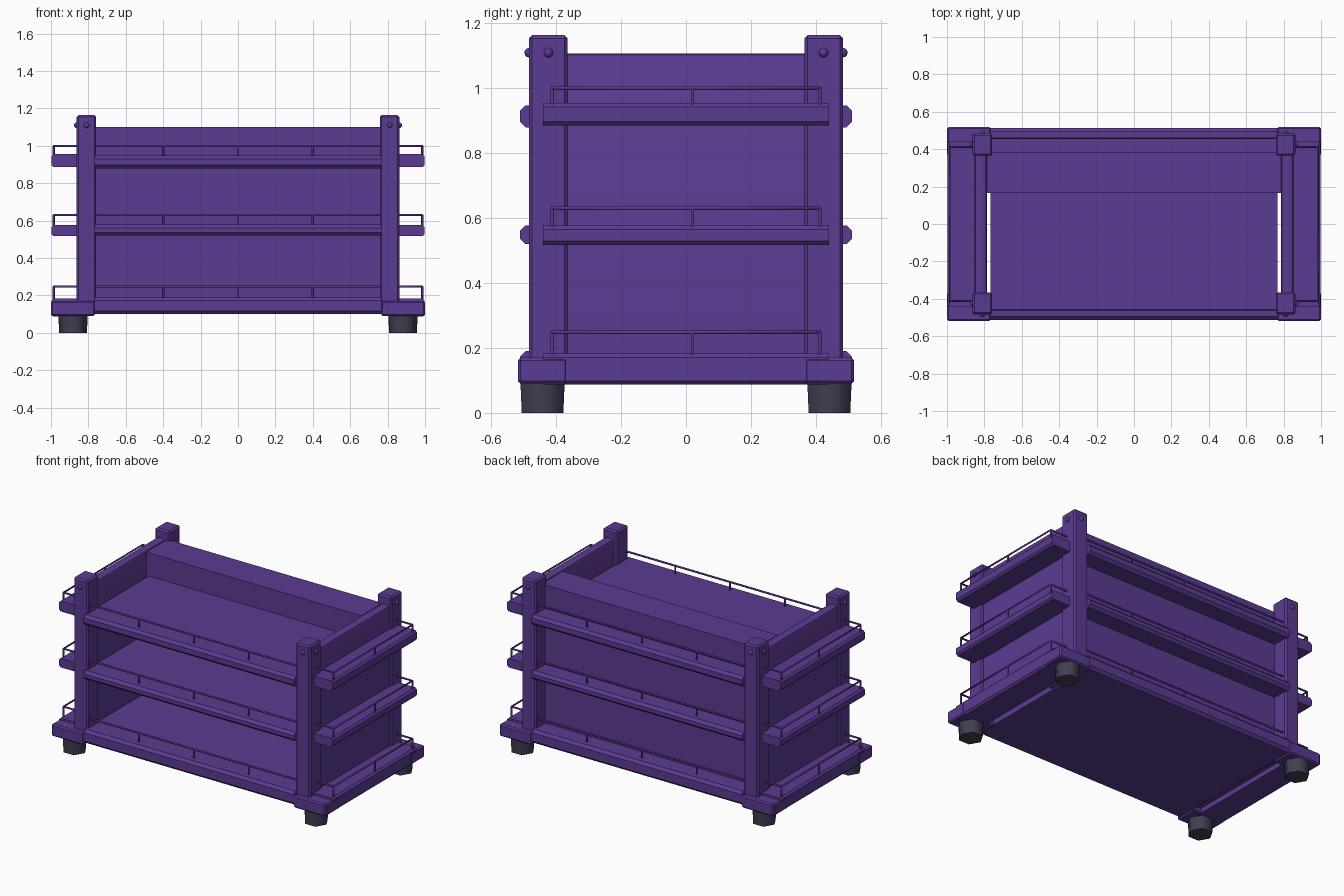
import bpy, bmesh, math
from mathutils import Vector, Matrix

if "Cube" in bpy.data.objects:
    bpy.data.objects.remove(bpy.data.objects["Cube"])


def material(name, rgb):
    m = bpy.data.materials.new(name)
    m.diffuse_color = (*rgb, 1)
    m.use_nodes = True
    m.node_tree.nodes["Principled BSDF"].inputs["Base Color"].default_value = m.diffuse_color
    return m


PURPLE = material("purple", (0.105, 0.043, 0.285))
DARK = material("dark grey", (0.055, 0.047, 0.085))


def finish(bm, name, mat, smooth=35):
    bmesh.ops.recalc_face_normals(bm, faces=bm.faces)
    me = bpy.data.meshes.new(name)
    bm.to_mesh(me)
    bm.free()
    me.materials.append(mat)
    ob = bpy.data.objects.new(name, me)
    bpy.context.collection.objects.link(ob)
    bpy.ops.object.select_all(action='DESELECT')
    ob.select_set(True)
    bpy.context.view_layer.objects.active = ob
    bpy.ops.object.shade_smooth_by_angle(angle=math.radians(smooth))
    return ob


def box(name, x, y, z, bevel=0.0, pick=None, mat=PURPLE, segments=1):
    """Box from three (low, high) ranges; pick(mid point) limits the bevelled edges."""
    bm = bmesh.new()
    lo, hi = zip(sorted(x), sorted(y), sorted(z))
    mid = [(a + b) / 2 for a, b in zip(lo, hi)]
    size = [b - a for a, b in zip(lo, hi)]
    bmesh.ops.create_cube(bm, size=1, matrix=Matrix.Translation(mid) @ Matrix.Diagonal((*size, 1)))
    if bevel:
        edges = [e for e in bm.edges
                 if pick is None or pick((e.verts[0].co + e.verts[1].co) / 2)]
        bmesh.ops.bevel(bm, geom=edges, offset=bevel, segments=segments,
                        profile=0.5, affect='EDGES')
    return finish(bm, name, mat)


def rods(name, paths, r=0.006):
    """Thin round rods along polylines."""
    cu = bpy.data.curves.new(name, 'CURVE')
    cu.dimensions = '3D'
    cu.bevel_depth = r
    cu.bevel_resolution = 1
    cu.use_fill_caps = True
    for path in paths:
        sp = cu.splines.new('POLY')
        sp.points.add(len(path) - 1)
        for p, co in zip(sp.points, path):
            p.co = (*co, 1)
    cu.materials.append(PURPLE)
    ob = bpy.data.objects.new(name, cu)
    bpy.context.collection.objects.link(ob)
    bpy.ops.object.select_all(action='DESELECT')
    ob.select_set(True)
    bpy.context.view_layer.objects.active = ob
    bpy.ops.object.convert(target='MESH')


# thick back box between the rear posts
box("back_box", (-0.785, 0.785), (0.165, 0.385), (0.11, 1.10))

# shelves: (bottom, top, side bottom, side top, guard top)
levels = [(0.10, 0.19, 0.087, 0.183, 0.248),
          (0.52, 0.578, 0.517, 0.577, 0.63),
          (0.88, 0.947, 0.886, 0.955, 1.0)]
for i, (z0, z1, s0, s1, g) in enumerate(levels):
    n = ("lower", "middle", "upper")[i]
    # full-depth shelf with chamfered front and rear lips
    box(n + "_shelf", (-0.768, 0.768), (-0.512, 0.512), (z0, z1), 0.017,
        lambda c: abs(c.y) > 0.5 and abs(c.x) < 0.1)
    for s, side in ((-1, "front"), (1, "rear")):
        y = s * 0.46
        paths = [[(-0.77, y, g), (0.77, y, g)]]
        paths += [[(x, y, z1 - 0.01), (x, y, g)] for x in (-0.4, 0, 0.4)]
        rods(f"{n}_{side}_guard", paths)
    for s, side in ((-1, "left"), (1, "right")):
        # side ledge outside the posts
        box(f"{n}_{side}_ledge", (s * 0.82, s * 0.998), (-0.44, 0.44), (s0, s1), 0.012,
            lambda c: abs(c.x) > 0.99 and abs(c.y) < 0.1)
        x = s * 0.985
        rods(f"{n}_{side}_guard",
             [[(s * 0.85, -0.412, g), (x, -0.412, g), (x, 0.412, g), (s * 0.85, 0.412, g)]]
             + [[(x, y, s1 - 0.01), (x, y, g)] for y in (-0.412, 0.02, 0.412)])

for sx, a in ((-1, "left"), (1, "right")):
    # side panel with rounded top edge
    box(a + "_side_panel", (sx * 0.785, sx * 0.852), (-0.40, 0.40), (0.12, 1.108), 0.02,
        lambda c: c.z > 1.1 and abs(c.y) < 0.1, segments=2)
    for sy, b in ((-1, "front"), (1, "rear")):
        n = f"{b}_{a}_"
        # corner post
        box(n + "post", (sx * 0.758, sx * 0.863), (sy * 0.365, sy * 0.484), (0.10, 1.164), 0.01)
        # corner base block
        box(n + "base_block", (sx * 0.765, sx * 1.0), (sy * 0.365, sy * 0.518), (0.09, 0.17), 0.008)
        # six-sided foot
        bm = bmesh.new()
        bmesh.ops.create_cone(bm, cap_ends=True, segments=6, radius1=0.074, radius2=0.079,
                              depth=0.10,
                              matrix=Matrix.Translation((sx * 0.882, sy * 0.442, 0.05))
                              @ Matrix.Rotation(math.radians(30), 4, 'Z'))
        # turn the hexagon so that its corners lie along x
        far = max(bm.verts, key=lambda v: v.co.x)
        if abs(far.co.y - sy * 0.442) > 0.01:
            bmesh.ops.rotate(bm, verts=bm.verts, cent=(sx * 0.882, sy * 0.442, 0),
                             matrix=Matrix.Rotation(math.radians(30), 3, 'Z'))
        finish(bm, n + "foot", DARK, 65)
        # bolt heads on the two outer faces of the post
        bm = bmesh.new()
        for c in ((sx * 0.862, sy * 0.424, 1.11), (sx * 0.811, sy * 0.483, 1.11)):
            bmesh.ops.create_uvsphere(bm, u_segments=8, v_segments=6, radius=0.015,
                                      matrix=Matrix.Translation(c))
        finish(bm, n + "bolts", PURPLE, 60)
